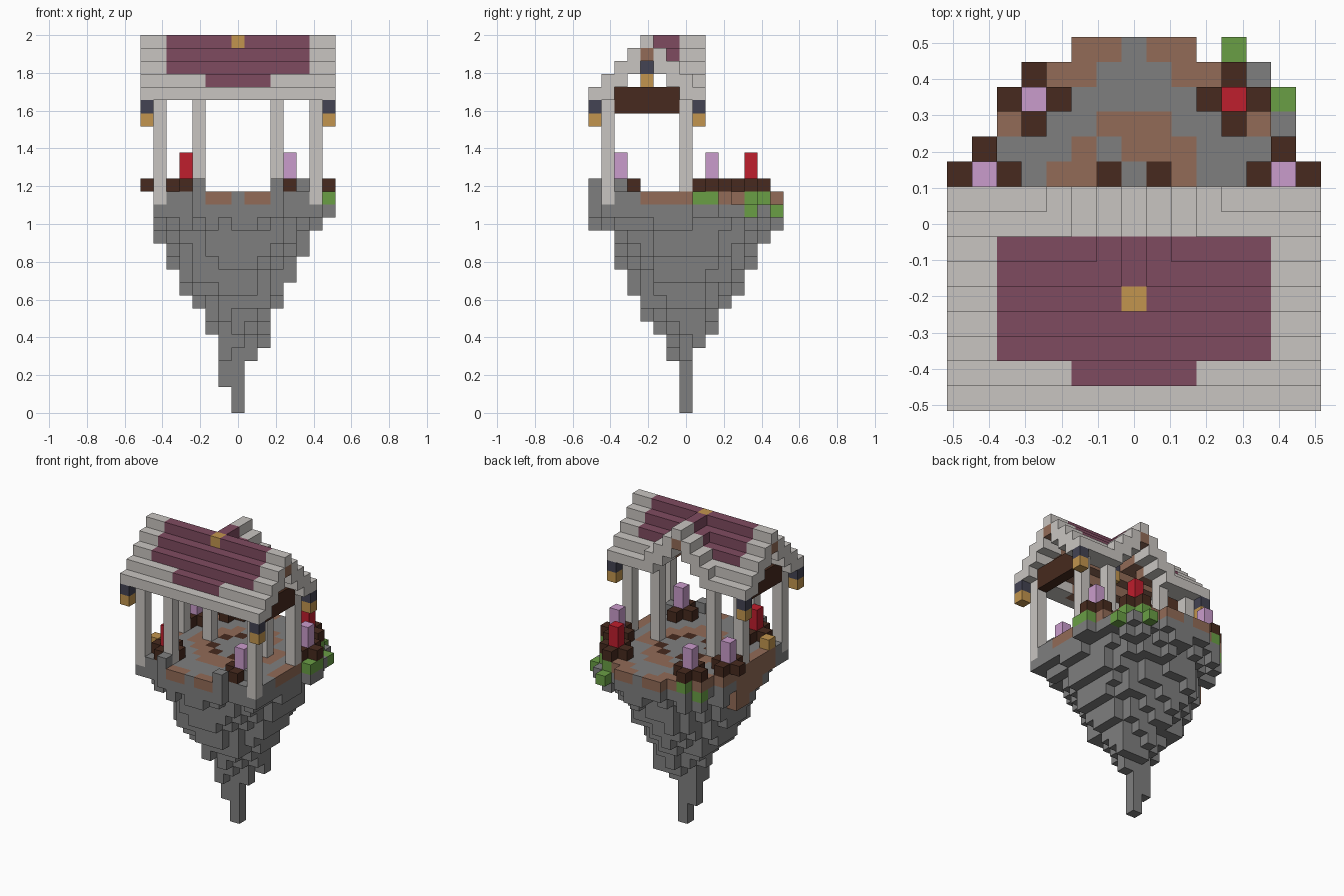
import bpy
import bmesh
import random
from mathutils import Vector

random.seed(4)
U = 2 / 29  # edge of one block

if "Cube" in bpy.data.objects:
    bpy.data.objects.remove(bpy.data.objects["Cube"], do_unlink=True)

COLOURS = {
    "rock_grey": "7F7F7F", "pale_stone": "C9C5C1", "roof_plum": "7F4B60",
    "earth_brown": "926B57", "dark_wood": "472A1E", "flower_red": "BF1E2D",
    "flower_lilac": "CA9CCC", "leaf_green": "6A9F45", "lantern_gold": "C2954E",
    "lantern_navy": "434353",
}


def linear(h):
    c = int(h, 16) / 255
    return c / 12.92 if c < 0.04045 else ((c + 0.055) / 1.055) ** 2.4


materials = {}
for name, code in COLOURS.items():
    rgba = [linear(code[i:i + 2]) for i in (0, 2, 4)] + [1]
    mat = bpy.data.materials.new(name)
    mat.use_nodes = True
    mat.diffuse_color = rgba
    bsdf = next(n for n in mat.node_tree.nodes if n.type == "BSDF_PRINCIPLED")
    bsdf.inputs["Base Color"].default_value = rgba
    materials[name] = mat

cells = {}  # block position -> (part, colour)


def block(part, colour, x, y, z, top=None):
    for k in range(z, (z if top is None else top) + 1):
        cells[x, y, k] = (part, colour)


# Floating rock: columns whose undersides rise with distance from the centre
DEPTH = [0, 5, 6.5, 8.3, 10, 12, 13.8, 14.3, 15]


def underside(x, y):
    r = (x * x + y * y) ** 0.5
    i = int(r)
    z = DEPTH[i] + (DEPTH[i + 1] - DEPTH[i]) * (r - i)
    if 3 < r < 5.6:  # the rock is a little fuller to the front and one side
        z -= 0.8 * (x < 0) + 0.8 * (y < 0)
    if x and y:
        z += random.choice((-0.4, 0, 0.5, 1))
    return min(15, max(0, round(z)))


def ground_colour(x, y):
    q = x * x + y * y
    if q == 5:
        return "dark_wood"
    ring = 8 <= q <= 17 and (x, y) not in ((-1, 3), (3, 2))
    edge = x != 0 and (q >= 40 or abs(x) == 6) and (y > -4 or y == -7)
    return "earth_brown" if ring or edge else "rock_grey"


for x in range(-6, 7):
    for y in range(-7, 8):
        round_part = x * x + y * y <= 53 and not (abs(x) == 6 and abs(y) == 4)
        if round_part or -6 <= y < 0:
            z = underside(x, y) if round_part else 15
            block("floating_rock", "rock_grey", x, y, z, 15)
            block("ground", ground_colour(x, y), x, y, 16)
for x, y, z in ((-1, 0, 2), (-1, -1, 4), (1, 0, 4), (2, 1, 5)):
    block("floating_rock", "rock_grey", x, y, z, 9)

# Earth bank on one side, and the rocks around the rim
for y in range(-4, 2):
    block("earth_bank", "earth_brown", -6, y, 14 - (y + 2) // 2, 16)
for s in (-1, 1):
    block("rim_rock", "rock_grey", s * 3, -7, 15, 17)
for x, y in ((5, 6), (6, 4), (7, 1), (7, 2)):
    block("rim_rock", "rock_grey", x, y, 15)

# Planters: crosses of dark blocks with a flower in the middle
for x, y, colour in ((4, -5, "flower_lilac"), (-4, -5, "flower_red"),
                     (6, 2, "flower_lilac"), (-6, 2, "flower_lilac"),
                     (4, 5, "flower_red"), (-4, 5, "flower_lilac")):
    for dx, dy in ((0, 0), (1, 0), (-1, 0), (0, 1), (0, -1)):
        block("planters", "dark_wood", x + dx, y + dy, 17)
    block("flowers", colour, x, y, 18, 19)
block("rim_rock", "rock_grey", 5, -5, 15, 17)

# Leaves hanging over the rim
for x, y, z in ((7, 1, 16), (7, 2, 16), (6, 5, 15), (4, 7, 15),
                (-4, 6, 16), (4, 6, 16), (-5, 5, 15), (5, 5, 16)):
    block("leaves", "leaf_green", x, y, z)
block("ground_lamp", "lantern_gold", -6, -4, 17)

# Columns, side lintels and lanterns
for s in (-1, 1):
    for x, y, z in ((6, -6, 16), (6, 0, 17), (3, 0, 17)):
        block("columns", "pale_stone", s * x, y, z, 23)
    for y in range(-5, 0):
        block("lintels", "dark_wood", s * 6, y, 23, 24)
    for y in (-7, 1):
        block("lanterns", "lantern_navy", s * 7, y, 23)
        block("lanterns", "lantern_gold", s * 7, y, 22)
block("columns", "pale_stone", -3, -6, 17, 23)
block("lanterns", "lantern_navy", 0, -3, 26)
block("lanterns", "lantern_gold", 0, -3, 25)

# Stepped roof with a cross gable to the back
for x in range(-7, 8):
    for y in range(-7, 2):
        d, e = abs(y + 3), abs(x)
        top = 28 - d
        if y >= -3:
            top = max(top, 28 - e)
        plum = (e <= 5 and d <= 2) or (e <= 2 and y == -6)
        colour = "roof_plum" if plum else "pale_stone"
        lining = "earth_brown" if plum or d == 0 or e == 0 else "pale_stone"
        if top > 24:
            block("roof", lining, x, y, top - 1)
        block("roof", colour, x, y, top)
block("roof", "lantern_gold", 0, -3, 28)

# Turn each part's blocks into a mesh of their exposed faces
AXES = [Vector(v) for v in ((1, 0, 0), (0, 1, 0), (0, 0, 1))]


def build(part):
    mesh = bpy.data.meshes.new(part)
    slots = []
    bm = bmesh.new()
    for pos, (owner, colour) in cells.items():
        if owner != part:
            continue
        if colour not in slots:
            slots.append(colour)
            mesh.materials.append(materials[colour])
        centre = Vector(pos) + Vector((0, 0, 0.5))
        for a in range(3):
            for sign in (-1, 1):
                n = AXES[a] * sign
                if tuple(int(c) for c in Vector(pos) + n) in cells:
                    continue
                u, v = AXES[(a + 1) % 3] / 2, AXES[(a + 2) % 3] / 2 * sign
                mid = centre + n / 2
                corners = (mid - u - v, mid + u - v, mid + u + v, mid - u + v)
                face = bm.faces.new([bm.verts.new(c * U) for c in corners])
                face.material_index = slots.index(colour)
    bmesh.ops.remove_doubles(bm, verts=bm.verts[:], dist=0.001)
    bm.to_mesh(mesh)
    bm.free()
    bpy.context.collection.objects.link(bpy.data.objects.new(part, mesh))


for part in sorted({owner for owner, _ in cells.values()}):
    build(part)
